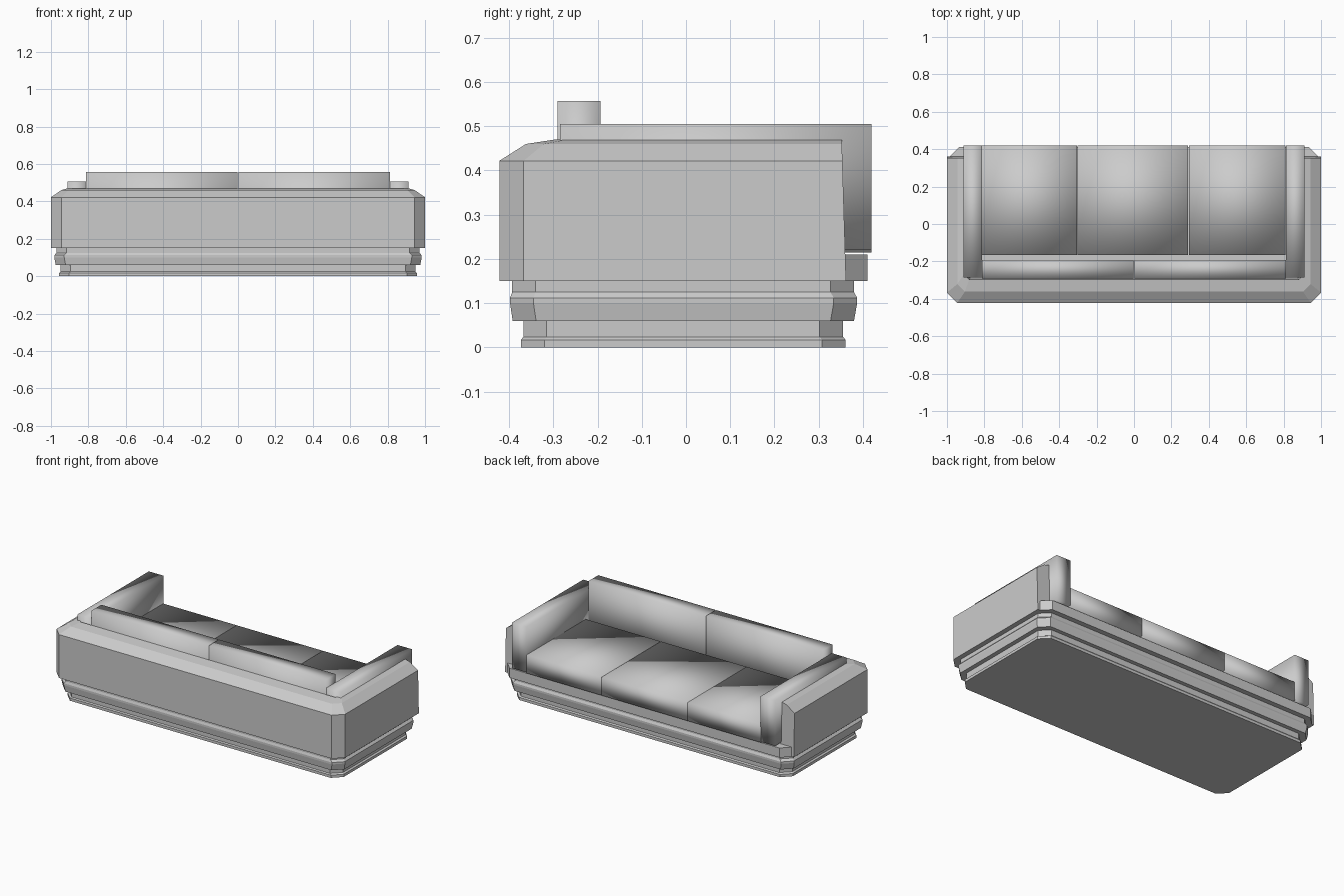
import bpy
import bmesh

cube = bpy.data.objects.get("Cube")
if cube:
    bpy.data.objects.remove(cube, do_unlink=True)

fabric = bpy.data.materials.new("grey_fabric")
fabric.use_nodes = True
GREY = (0.6, 0.6, 0.6, 1)
fabric.diffuse_color = GREY
fabric.node_tree.nodes["Principled BSDF"].inputs["Base Color"].default_value = GREY


def finish(name, bm, smooth=False):
    bmesh.ops.recalc_face_normals(bm, faces=bm.faces)
    for f in bm.faces:
        f.smooth = smooth
    mesh = bpy.data.meshes.new(name)
    bm.to_mesh(mesh)
    bm.free()
    mesh.materials.append(fabric)
    obj = bpy.data.objects.new(name, mesh)
    bpy.context.collection.objects.link(obj)
    return obj


def bridge(bm, a, b, closed):
    n = len(a)
    for i in range(n if closed else n - 1):
        j = (i + 1) % n
        bm.faces.new((a[i], a[j], b[j], b[i]))


def chamfered_stack(name, levels, c):
    """Loft of chamfered rectangles: (z, half width, back y, front y)."""
    bm = bmesh.new()
    rings = []
    for z, w, y0, y1 in levels:
        outline = [(w, y0 + c), (w, y1 - c), (w - c, y1), (c - w, y1),
                   (-w, y1 - c), (-w, y0 + c), (c - w, y0), (w - c, y0)]
        rings.append([bm.verts.new((x, y, z)) for x, y in outline])
    for a, b in zip(rings, rings[1:]):
        bridge(bm, a, b, True)
    bm.faces.new(rings[0])
    bm.faces.new(rings[-1])
    return finish(name, bm)


def cushion(name, x0, x1, y0, y1, z0, z1):
    bm = bmesh.new()
    bmesh.ops.create_cube(bm, size=1)
    for v in bm.verts:
        v.co = ((x0 + x1) / 2 + v.co.x * (x1 - x0),
                (y0 + y1) / 2 + v.co.y * (y1 - y0),
                (z0 + z1) / 2 + v.co.z * (z1 - z0))
    return finish(name, bm, True)


# Stepped plinth with moulding
chamfered_stack("plinth", [
    (0, 0.957, -0.373, 0.361), (0.017, 0.957, -0.373, 0.361),
    (0.024, 0.948, -0.368, 0.355), (0.06, 0.948, -0.368, 0.355),
    (0.06, 0.975, -0.392, 0.38), (0.10, 0.982, -0.398, 0.387),
    (0.112, 0.982, -0.398, 0.387), (0.125, 0.97, -0.393, 0.38),
    (0.155, 0.97, -0.393, 0.38)], 0.053)

# Seat deck, whose front lip projects past the arms
chamfered_stack("seat_deck", [
    (0.15, 0.985, -0.39, 0.411), (0.21, 0.985, -0.39, 0.411)], 0.05)

# U-shaped shell: one cross-section swept round the back and both arms
section = [(0, 0, 0.15), (0, 0, 0.422), (0.055, 0.06, 0.46),
           (0.09, 0.125, 0.47), (0.10, 0.135, 0.15)]
bm = bmesh.new()
rails = []
for dx, dy, z in section:
    x, y = 1 - dx, -0.422 + dy
    c = 0.055 - 0.25 * (dx + dy) / 2
    front = 0.362 - 0.03 * (z - 0.15)
    path = [(x, front), (x, y + c), (x - c, y),
            (c - x, y), (-x, y + c), (-x, front)]
    rails.append([bm.verts.new((px, py, z)) for px, py in path])
for i, rail in enumerate(rails):
    bridge(bm, rail, rails[(i + 1) % len(rails)], False)
for end in (0, -1):
    bm.faces.new([rail[end] for rail in rails])
finish("back_and_arm_shell", bm)

# Loose cushions
for side, s in (("left", 1), ("right", -1)):
    xs = sorted((s * 0.812, s * 0.912))
    cushion(side + "_arm_pad", *xs, -0.285, 0.42, 0.22, 0.505)
    xs = sorted((s * 0.003, s * 0.812))
    cushion(side + "_back_cushion", *xs, -0.291, -0.193, 0.22, 0.557)

for name, x0, x1 in (("right", -0.815, -0.305), ("middle", -0.303, 0.29),
                     ("left", 0.295, 0.81)):
    cushion(name + "_seat_cushion", x0, x1, -0.165, 0.42, 0.215, 0.33)
